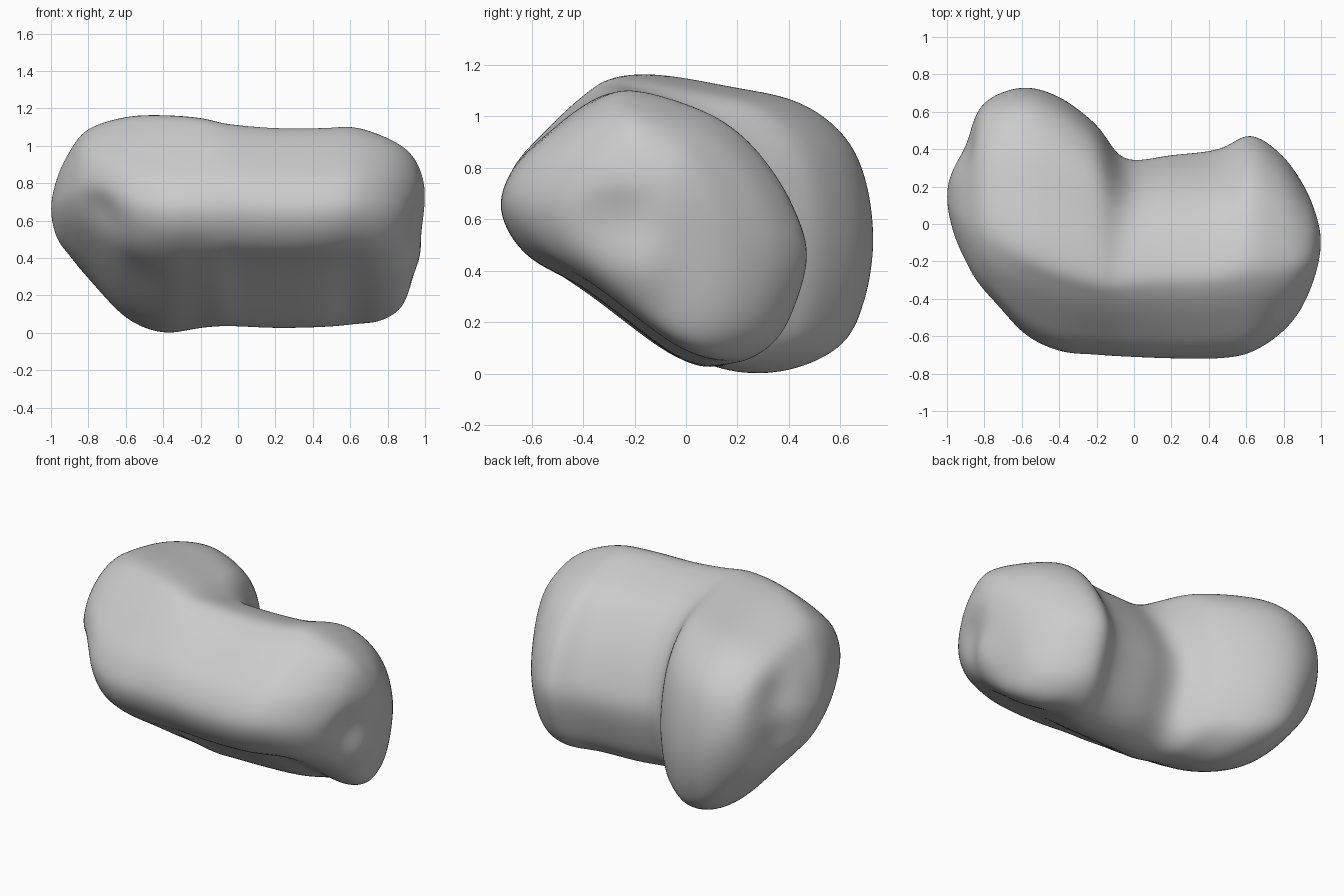
import bpy
import bmesh
import math
from mathutils import Vector

STEPS = 8          # subdivisions between neighbouring control points

# Cross-section of the plain body, as (y, z), running up the front and over
BODY = [(-.73, .64), (-.68, .8), (-.54, .93), (-.35, 1.06), (-.2, 1.093),
        (.05, 1.02), (.2, .93), (.32, .8), (.42, .64), (.48, .46),
        (.43, .26), (.35, .12), (.21, .045), (.02, .085), (-.36, .335), (-.62, .47)]

# Cross-section through the deep rear lobe, same point order
LOBE = [(-.69, .64), (-.64, .8), (-.52, .935), (-.35, 1.085), (-.19, 1.16),
        (.15, 1.11), (.42, 1.05), (.6, .92), (.69, .74), (.725, .48),
        (.69, .24), (.6, .08), (.37, 0), (.1, .045), (-.3, .28), (-.59, .47)]

# Cross-section of the two ends, full at the upper front and cut away below
END = [(0, .62), (.04, .78), (.1, .88), (.2, .96), (.35, 1), (.55, .97),
       (.74, .9), (.88, .79), (.97, .63), (1, .42), (.95, .2), (.84, .06),
       (.64, 0), (.42, .08), (.2, .26), (.06, .45)]

# Envelope along the length: x, front y, back y, bottom z, top z
STATIONS = [(-1, .15, .15, .66, .66), (-.97, -.03, .31, .51, .82),
            (-.9, -.2, .46, .41, .97), (-.8, -.37, .65, .29, 1.09),
            (-.6, -.58, .73, .08, 1.155), (-.4, -.68, .68, 0, 1.165),
            (-.2, -.7, .53, .025, 1.15), (-.05, -.71, .35, .035, 1.117),
            (.2, -.72, .37, .025, 1.095), (.45, -.72, .4, .03, 1.095),
            (.62, -.69, .475, .045, 1.1), (.78, -.59, .38, .07, 1.05),
            (.9, -.45, .22, .18, .98), (.97, -.29, .06, .5, .88),
            (1, -.1, -.1, .73, .73)]

# Local swellings and hollows: centre, radius, height
BUMPS = [((-.75, -.42, .65), .13, -.035), ((-.6, -.5, .4), .12, .025),
         ((-.9, .38, .82), .12, -.025), ((-.88, .38, .6), .12, -.025),
         ((.92, -.17, .42), .11, .04), ((.94, -.3, .6), .12, -.025)]


def spline(a, b, c, d, t):
    """Smooth curve from b to c, guided by a and d."""
    return [q + t * (r - p) / 2 + t * t * (p - 2.5 * q + 2 * r - s / 2)
            + t ** 3 * (1.5 * (q - r) + (s - p) / 2)
            for p, q, r, s in zip(a, b, c, d)]


def to_unit(curve):
    """Scale an outline to the unit square."""
    low = [min(p[axis] for p in curve) for axis in (0, 1)]
    high = [max(p[axis] for p in curve) for axis in (0, 1)]
    return [[(p[axis] - low[axis]) / (high[axis] - low[axis]) for axis in (0, 1)]
            for p in curve]


def section_curve(points):
    """Smooth closed outline through the points."""
    n = len(points)
    return to_unit([spline(points[i - 1], points[i], points[(i + 1) % n],
                           points[(i + 2) % n], k / STEPS)
                    for i in range(n) for k in range(STEPS)])


def mix(first, second, share):
    return [[a + (b - a) * share for a, b in zip(p, q)]
            for p, q in zip(first, second)]


def ramp(x, start, end):
    """Ease from zero at start to one at end."""
    t = min(max((x - start) / (end - start), 0), 1)
    return t * t * (3 - 2 * t)


def mirrored(station):
    """Station past a tip, so that the ends close as round noses."""
    x, front, back, bottom, top = station
    return x, back, front, top, bottom


def envelope():
    guide = [mirrored(STATIONS[1])] + STATIONS + [mirrored(STATIONS[-2])]
    rows = [spline(*guide[i:i + 4], k / STEPS)
            for i in range(len(guide) - 3) for k in range(STEPS)]
    return rows[1:]


# Loft the blended section through the envelope
bm = bmesh.new()
body, lobe, end = (section_curve(points) for points in (BODY, LOBE, END))
count = len(body)
rings = []
for x, front, back, bottom, top in envelope():
    section = mix(body, lobe, ramp(x, .04, -.22))
    section = mix(section, end, .8 * ramp(x, -.5, -.9) + .5 * ramp(x, .5, .92))
    rings.append([bm.verts.new((x, front + (back - front) * u,
                                bottom + (top - bottom) * v))
                  for u, v in to_unit(section)])

for first, second in zip(rings, rings[1:]):
    for i in range(count):
        j = (i + 1) % count
        bm.faces.new((first[i], first[j], second[j], second[i]))

# Close both noses
for ring, station in ((rings[0], STATIONS[0]), (rings[-1], STATIONS[-1])):
    tip = bm.verts.new((station[0], station[1], station[3]))
    for i in range(count):
        bm.faces.new((ring[i], ring[(i + 1) % count], tip))
bmesh.ops.recalc_face_normals(bm, faces=bm.faces)
bm.normal_update()

# Weathered swellings and hollows
for centre, radius, height in BUMPS:
    for vert in bm.verts:
        distance = (vert.co - Vector(centre)).length / radius
        vert.co += vert.normal * height * math.exp(-distance * distance)

# Soften the surface
for _ in range(6):
    bmesh.ops.smooth_vert(bm, verts=bm.verts, factor=.5,
                          use_axis_x=True, use_axis_y=True, use_axis_z=True)

default_cube = bpy.data.objects.get("Cube")
if default_cube:
    bpy.data.objects.remove(default_cube, do_unlink=True)

mesh = bpy.data.meshes.new("boulder")
bm.to_mesh(mesh)
bm.free()
boulder = bpy.data.objects.new("boulder", mesh)
bpy.context.collection.objects.link(boulder)
mesh.shade_smooth()

# Plain grey stone
stone = bpy.data.materials.new("grey stone")
stone.use_nodes = True
grey = (.6, .6, .6, 1)
stone.diffuse_color = grey
stone.node_tree.nodes["Principled BSDF"].inputs["Base Color"].default_value = grey
mesh.materials.append(stone)
